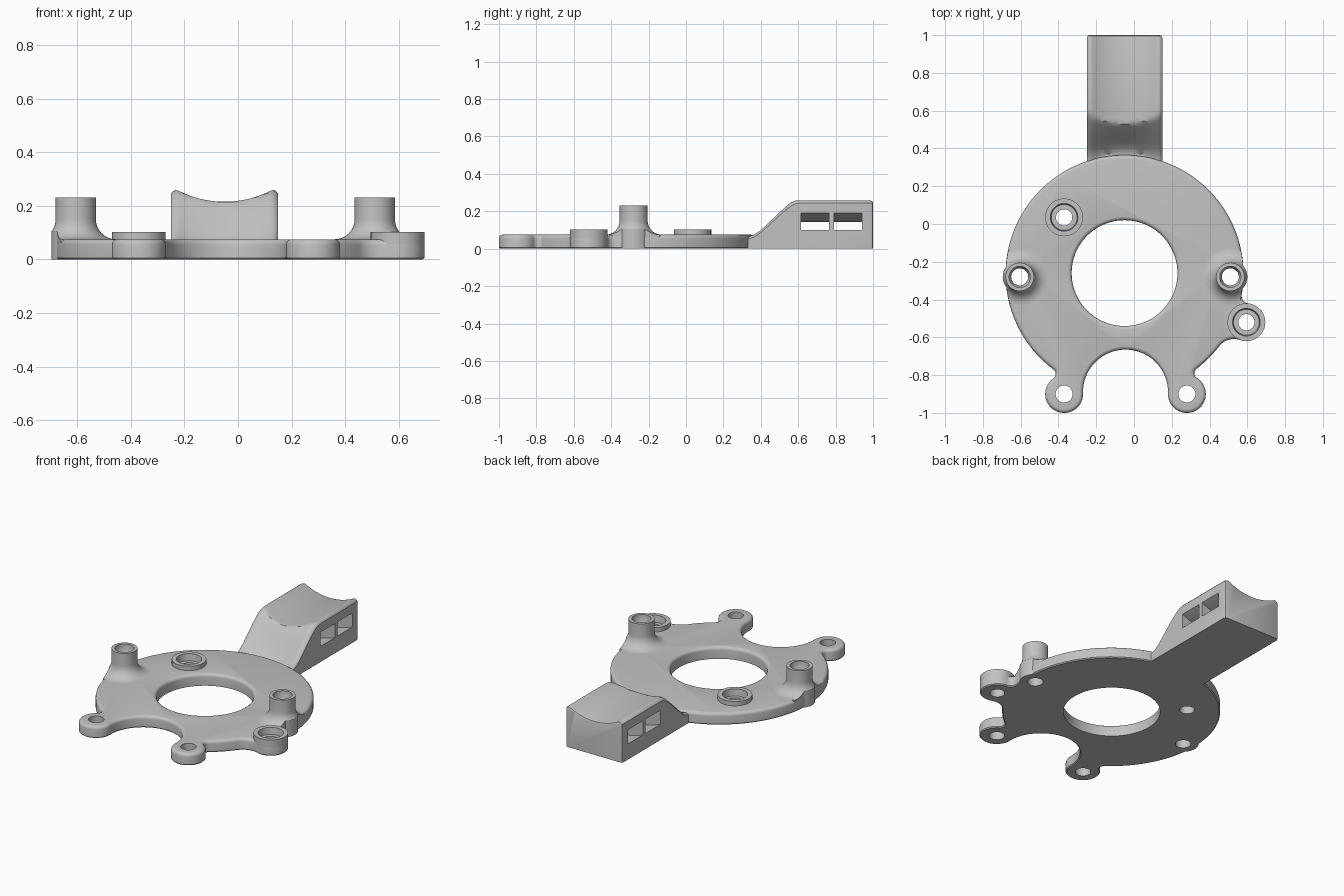
import bpy, bmesh
from math import pi, tau, sin, cos, sqrt, atan2, radians
from mathutils import Vector

if "Cube" in bpy.data.objects:
    bpy.data.objects.remove(bpy.data.objects["Cube"])

grey = bpy.data.materials.new("plain_grey")
grey.use_nodes = True
COLOUR = (0.54, 0.54, 0.54, 1)
grey.diffuse_color = COLOUR
grey.node_tree.nodes["Principled BSDF"].inputs["Base Color"].default_value = COLOUR


def loft(name, loops, closed=False):
    """Skin equal-length loops; cap the ends, or join last to first."""
    bm = bmesh.new()
    rings = [[bm.verts.new(p) for p in loop] for loop in loops]
    pairs = list(zip(rings, rings[1:])) + ([(rings[-1], rings[0])] if closed else [])
    for a, b in pairs:
        for i in range(len(a)):
            j = (i + 1) % len(a)
            bm.faces.new((a[i], a[j], b[j], b[i]))
    if not closed:
        bm.faces.new(rings[0])
        bm.faces.new(rings[-1])
    bmesh.ops.recalc_face_normals(bm, faces=bm.faces)
    mesh = bpy.data.meshes.new(name)
    bm.to_mesh(mesh)
    bm.free()
    obj = bpy.data.objects.new(name, mesh)
    bpy.context.collection.objects.link(obj)
    mesh.materials.append(grey)
    return obj


def lathe(name, centre, profile, closed=False, n=64):
    x, y = centre
    return loft(name, [[(x + r * cos(tau * i / n), y + r * sin(tau * i / n), z)
                        for i in range(n)] for r, z in profile], closed)


def boolean(obj, cutter, operation="DIFFERENCE"):
    mod = obj.modifiers.new("cut", "BOOLEAN")
    mod.operation, mod.object, mod.solver = operation, cutter, "EXACT"
    bpy.context.view_layer.objects.active = obj
    bpy.ops.object.modifier_apply(modifier=mod.name)
    bpy.data.objects.remove(cutter)


def smooth(obj):
    bpy.ops.object.select_all(action="DESELECT")
    obj.select_set(True)
    bpy.context.view_layer.objects.active = obj
    bpy.ops.object.shade_smooth_by_angle(angle=radians(32))


# Outline circles: centre, radius, +1 convex / -1 concave
T = 0.075
disc = (Vector((-0.05, -0.265)), 0.63, 1)
lug = (Vector((0.595, -0.52)), 0.1, 1)
ear_r = (Vector((0.28, -0.9)), 0.1, 1)
ear_l = (Vector((-0.37, -0.9)), 0.1, 1)
dx, dy = 0.325, 0.235
bay_r = (dx * dx + dy * dy - 0.01) / (2 * (dy + 0.1))
bay = (Vector((-0.045, -0.665 - bay_r)), bay_r, -1)


def fillet(a, b, f, side):
    """Concave circle touching a and b, on the left (+1) or right (-1) of a->b."""
    ra, rb = a[1] + f, b[1] + f
    d = b[0] - a[0]
    u = (ra * ra - rb * rb + d.length_squared) / (2 * d.length)
    e = d.normalized()
    return (a[0] + e * u + Vector((-e.y, e.x)) * side * sqrt(ra * ra - u * u), f, -1)


# Circles in anticlockwise order, each touching the next
chain = [disc, fillet(disc, ear_l, 0.03, -1), ear_l, bay, ear_r,
         fillet(disc, ear_r, 0.03, 1), disc,
         fillet(disc, lug, 0.1, -1), lug, fillet(disc, lug, 0.04, 1)]


def outline(z, inset):
    points = []
    for k, (c, r, s) in enumerate(chain):
        before = chain[k - 1][0] - c
        after = chain[(k + 1) % len(chain)][0] - c
        a0, a1 = atan2(before.y, before.x), atan2(after.y, after.x)
        sweep = s * ((s * (a1 - a0)) % tau)
        n = max(6, int(abs(sweep) / 0.06))
        rr = r - s * inset
        points += [(c.x + rr * cos(a0 + sweep * i / n),
                    c.y + rr * sin(a0 + sweep * i / n), z) for i in range(n)]
    return points


# Base plate with a rounded upper rim
B = 0.02
rim = [(T - B + B * sin(i * pi / 8), B - B * cos(i * pi / 8)) for i in range(5)]
plate = loft("base_plate", [outline(0, 0.006), outline(0.006, 0)]
             + [outline(z, d) for z, d in rim])
boolean(plate, lathe("cutter", (-0.05, -0.26),
                     [(0.28, -0.1)] + [(0.28 + d, z) for z, d in rim] + [(0.3, 0.2)], n=96))
for ear in (ear_l, ear_r):
    boolean(plate, lathe("cutter", ear[0], [(0.045, -0.1), (0.045, 0.2)], n=40))

# Counterbored screw seats
seats = {"inner_screw_seat": (-0.37, 0.035), "outer_screw_seat": tuple(lug[0])}
for name, centre in seats.items():
    boolean(plate, lathe("cutter", centre, [(0.09, -0.1), (0.09, 0.2)]))
    smooth(lathe(name, centre, [(0.1, 0.006), (0.1, 0.103), (0.073, 0.103), (0.068, 0.06),
                                (0.043, 0.06), (0.043, 0), (0.094, 0)], True))

# Hollow posts with flared feet, trimmed at the plate edge
F = 0.075
flare = [(0.15 - F * cos(i * pi / 20), 0.15 - F * sin(i * pi / 20)) for i in range(11)]
for name, x in (("right_post", -0.605), ("left_post", 0.51)):
    centre = (x, -0.28)
    boolean(plate, lathe("cutter", centre, [(0.06, -0.1), (0.06, 0.2)]))
    neck = [p for p in flare if p[0] < 0.09]
    smooth(lathe(name, centre, [(0.045, 0), (0.045, 0.17), (0.056, 0.19), (0.056, 0.23),
                                (0.075, 0.23)] + neck + [(0.09, 0.105), (0.09, 0)], True))
    foot = lathe(name + "_foot", centre, [(0.06, 0.02), (0.06, 0.15)] + flare + [(0.15, 0.02)], True)
    boolean(foot, lathe("cutter", disc[0], [(0.629, -0.1), (0.629, 0.3)], n=128), "INTERSECT")
    smooth(foot)
smooth(plate)

# Arm with a saddle-shaped top and a ramp that dips in the middle
CX, CZ, R, HALF, TOP = -0.05, 0.595, 0.38, 0.2, 0.265


def height(x, ramp):
    saddle = min(CZ - sqrt(R * R - x * x), TOP)
    dip = (TOP - saddle) * (TOP - ramp) / (TOP - T)
    over = max(0, abs(x) - HALF + 0.03) / 0.03
    return max(0.05, min(saddle, ramp - dip) - 0.02 * over ** 2)


xs = [HALF * sin(pi / 2 * (1 - i / 16)) for i in range(33)]


def section(y, ramp, inset=0):
    k = (HALF - inset) / HALF
    points = [(CX - HALF + inset, y, 0), (CX + HALF - inset, y, 0)]
    return points + [(CX + k * x, y, height(x, ramp) - inset) for x in xs]


stations = [(0.3, 0.06), (0.34, 0.073), (0.37, 0.085), (0.40, 0.106), (0.43, 0.133),
            (0.47, 0.17), (0.50, 0.198), (0.515, 0.211), (0.53, 0.224), (0.545, 0.236),
            (0.56, 0.247), (0.585, 0.26), (0.61, TOP),
            (0.985, TOP), (0.996, TOP, 0.004), (1.0, TOP, 0.014)]
arm = loft("arm", [section(*s) for s in stations])

# Two curved strap slots across the arm
arc = [radians(-90 + a) for a in range(-34, 35, 2)]
for y0, y1 in ((0.615, 0.765), (0.79, 0.94)):
    ring = [(CX + 0.452 * cos(a), CZ + 0.452 * sin(a)) for a in arc]
    ring += [(CX + 0.534 * cos(a), CZ + 0.534 * sin(a)) for a in reversed(arc)]
    boolean(arm, loft("cutter", [[(x, y, z) for x, z in ring] for y in (y0, y1)]))
smooth(arm)
